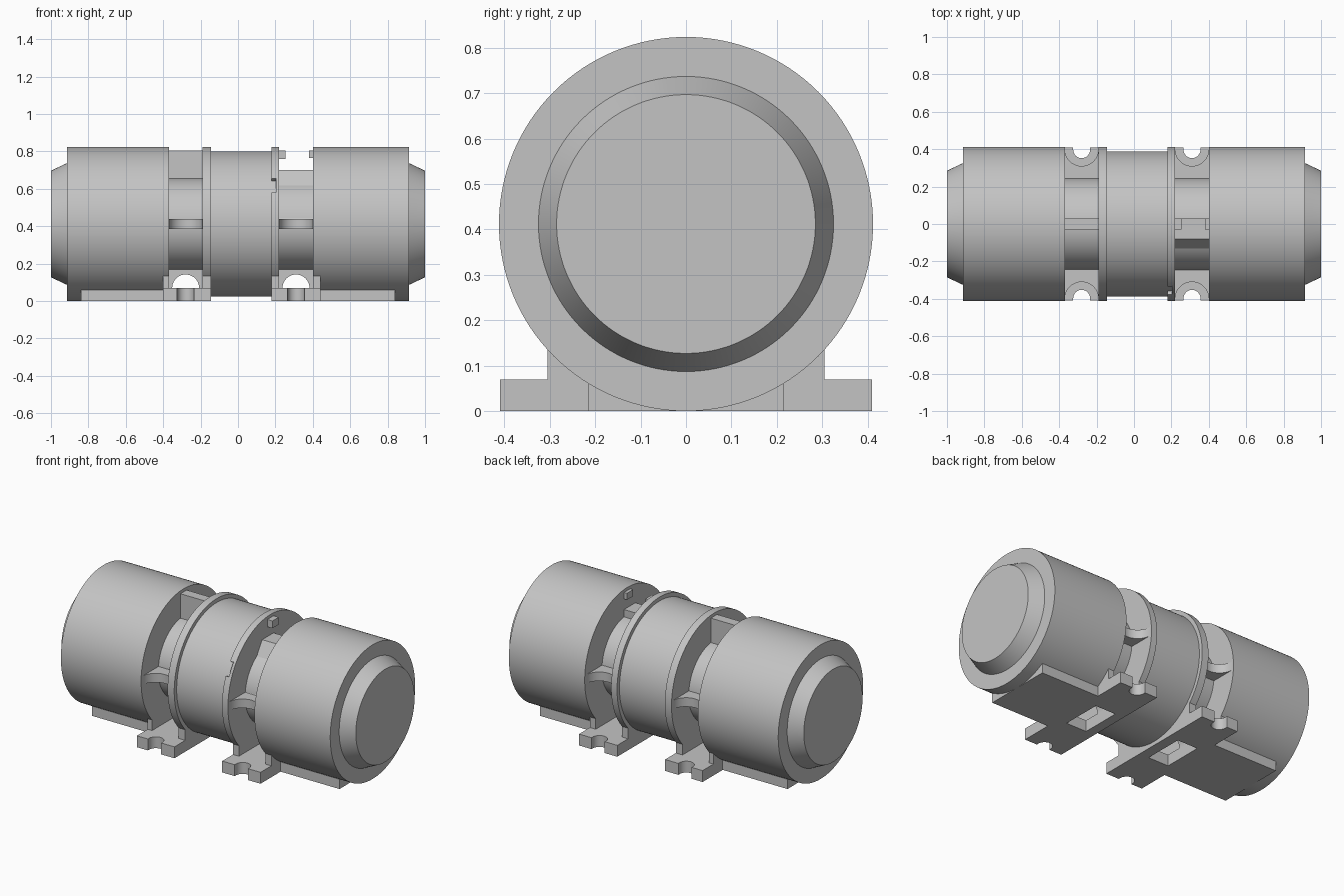
import bpy, bmesh, math
from mathutils import Matrix

if "Cube" in bpy.data.objects:
    bpy.data.objects.remove(bpy.data.objects["Cube"], do_unlink=True)

R = 0.412  # outer radius, also height of the axis

steel = bpy.data.materials.new("plain_grey")
steel.use_nodes = True
steel.diffuse_color = (0.55, 0.55, 0.55, 1)
steel.node_tree.nodes["Principled BSDF"].inputs["Base Color"].default_value = (0.55, 0.55, 0.55, 1)


def finish(name, bm):
    bmesh.ops.recalc_face_normals(bm, faces=bm.faces)
    mesh = bpy.data.meshes.new(name)
    bm.to_mesh(mesh)
    bm.free()
    mesh.materials.append(steel)
    obj = bpy.data.objects.new(name, mesh)
    bpy.context.collection.objects.link(obj)
    bpy.ops.object.select_all(action='DESELECT')
    obj.select_set(True)
    bpy.context.view_layer.objects.active = obj
    bpy.ops.object.shade_smooth_by_angle(angle=math.radians(25))
    return obj


def prism(name, points, axis, lo, hi, open_seam=False):
    """Extrude a 2D outline along an axis from lo to hi."""
    place = {'x': lambda a, b, c: (c, a, b),
             'y': lambda a, b, c: (a, c, b),
             'z': lambda a, b, c: (a, b, c)}[axis]
    bm = bmesh.new()
    rings = [[bm.verts.new(place(a, b, c)) for a, b in points] for c in (lo, hi)]
    n = len(points)
    for ring in rings:
        bm.faces.new(ring)
    for i in range(n):
        j = (i + 1) % n
        bm.faces.new((rings[0][i], rings[0][j], rings[1][j], rings[1][i]))
    if open_seam:
        bmesh.ops.recalc_face_normals(bm, faces=bm.faces)
        seam = [f for f in bm.faces if all(abs(v.co.y) < 1e-5 for v in f.verts)]
        bmesh.ops.delete(bm, geom=seam, context='FACES')
    return finish(name, bm)


def box(name, x, y, z):
    return prism(name, [(x[0], y[0]), (x[1], y[0]), (x[1], y[1]), (x[0], y[1])], 'z', *z)


def arc(cx, cy, r, start, end, steps=20):
    angles = [math.radians(start + (end - start) * i / steps) for i in range(steps + 1)]
    return [(cx + r * math.cos(a), cy + r * math.sin(a)) for a in angles]


# Turned body: end caps, two drums, two cores, flanges and barrel
core = 0.245
profile = [(-1, 0), (-1, 0.285), (-0.915, 0.325), (-0.915, R), (-0.37, R),
           (-0.37, core), (-0.19, core), (-0.19, R), (-0.145, R), (-0.145, 0.388),
           (0.18, 0.388), (0.18, R), (0.22, R), (0.22, core), (0.4, core),
           (0.4, R), (0.915, R), (0.915, 0.325), (1, 0.285), (1, 0)]
bm = bmesh.new()
verts = [bm.verts.new((x, 0, r)) for x, r in profile]
edges = [bm.edges.new(pair) for pair in zip(verts, verts[1:])]
bmesh.ops.spin(bm, geom=verts + edges, cent=(0, 0, 0), axis=(1, 0, 0),
               angle=math.tau, steps=128, use_duplicate=False)
bmesh.ops.remove_doubles(bm, verts=bm.verts, dist=0.0001)
bmesh.ops.transform(bm, matrix=Matrix.Translation((0, 0, R)), verts=bm.verts)
body = finish("turned_body", bm)

# Small recess on the front of one flange
sector = arc(0, R, 0.391, 156, 144, 6) + arc(0, R, 0.45, 144, 156, 6)
cutter = prism("flange_recess_cutter", [(y, z) for y, z in sector], 'x', 0.17, 0.202)
cutter.hide_render = True
cutter.hide_viewport = True
cut = body.modifiers.new("recess", 'BOOLEAN')
cut.operation = 'DIFFERENCE'
cut.object = cutter

# Parts repeated at each gap: side ribs, bottom rib, mounting foot, uprights
for side, mid, x0, x1 in (("right", -0.28, -0.4, -0.145), ("left", 0.31, 0.18, 0.44)):
    g0, g1 = mid - 0.09, mid + 0.09
    for s, end in ((-1, "front"), (1, "back")):
        rib = [(g0, 0.2), (g1, 0.2)] + arc(mid, 0.4, 0.09, 0, -180)
        prism(f"{side}_{end}_rib", [(x, s * y) for x, y in rib], 'z', 0.385, 0.44)

    arch = [(g0, 0.2), (g0, 0.065)] + arc(mid, 0.07, 0.072, 180, 0) + [(g1, 0.065), (g1, 0.2)]
    prism(f"{side}_bottom_rib", arch, 'y', -0.03, 0.03)

    # Foot plate with a slot at each end and a window in the middle
    half = [(x0, 0), (x0, 0.41), (mid - 0.045, 0.41)]
    half += arc(mid, 0.397, 0.045, 180, 360, 16)
    half += [(mid + 0.045, 0.41), (x1, 0.41), (x1, 0),
             (mid + 0.07, 0), (mid + 0.07, 0.125), (mid - 0.07, 0.125), (mid - 0.07, 0)]
    foot = prism(f"{side}_foot", half, 'z', 0, 0.07, open_seam=True)
    mirror = foot.modifiers.new("mirror", 'MIRROR')
    mirror.use_axis = (False, True, False)

    for tag, a, b in (("outer", x0, g0), ("inner", g1, x1)):
        box(f"{side}_{tag}_upright", (a, b), (-0.305, 0.305), (0.06, 0.14))

# Base plates under the drums
box("right_base", (-0.84, -0.4), (-0.215, 0.215), (0, 0.06))
box("left_base", (0.44, 0.84), (-0.215, 0.215), (0, 0.06))

# Top rib of the right gap; the left one is cut away to two stubs
box("right_top_rib", (-0.37, -0.19), (-0.03, 0.03), (0.62, 0.805))
box("inner_stub", (0.22, 0.255), (-0.03, 0.03), (0.76, 0.805))
box("outer_stub", (0.38, 0.4), (-0.03, 0.03), (0.765, 0.805))

# Sloped block on the left core
prism("sloped_block", [(-0.245, 0.42), (-0.245, 0.44), (-0.08, 0.70), (0.03, 0.70),
                       (0.03, 0.6), (0, 0.42)], 'x', 0.22, 0.4)
